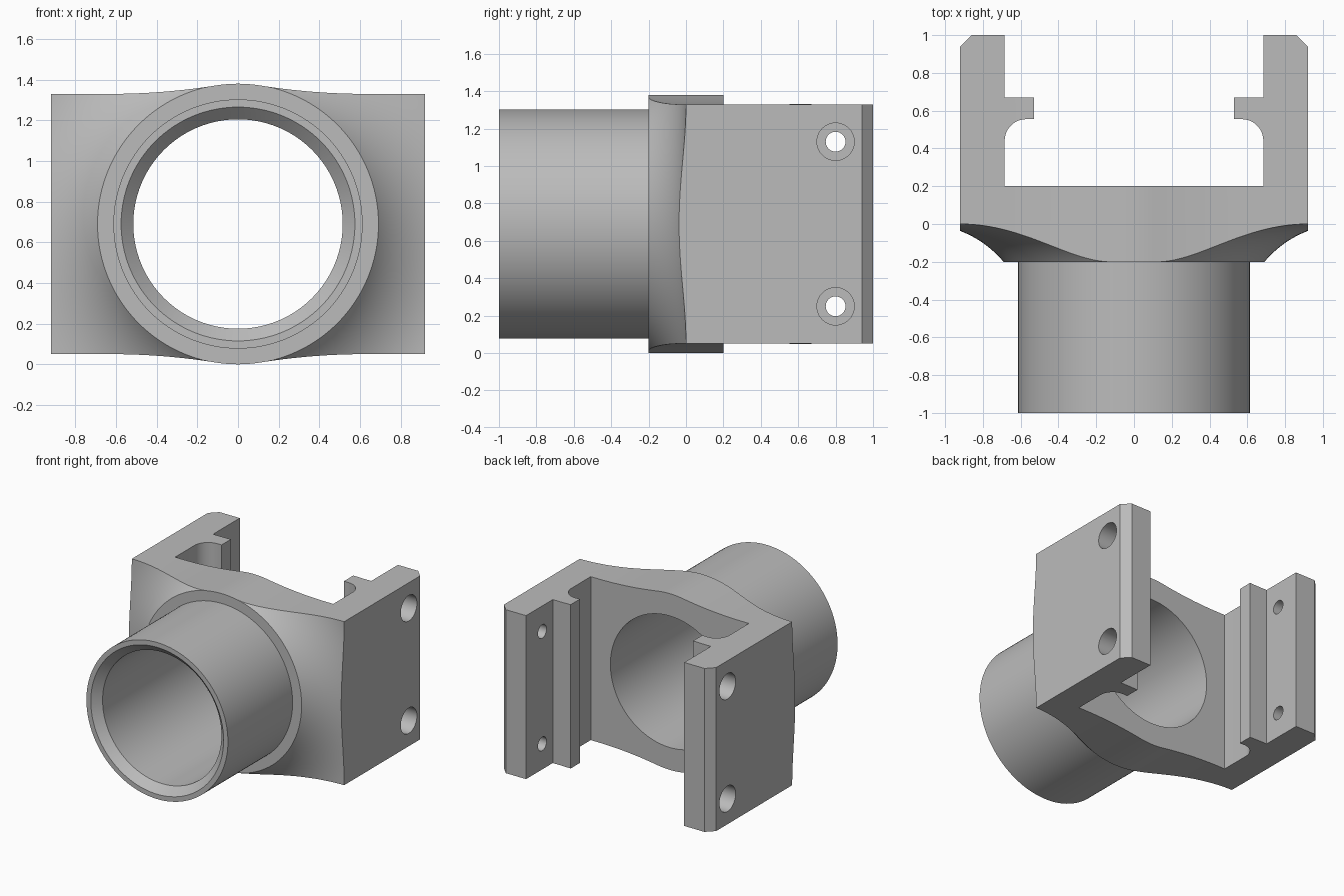
import bpy, bmesh, math

if "Cube" in bpy.data.objects:
    bpy.data.objects.remove(bpy.data.objects["Cube"])

ZC = 0.69          # height of the bore axis
HALF_W = 0.92      # half width over the arms
HALF_H = 0.64      # half height of the arms
RIM = 0.69         # radius of the collar rim

grey = bpy.data.materials.new("plain grey")
grey.use_nodes = True
colour = (0.5, 0.5, 0.5, 1)
grey.diffuse_color = colour
grey.node_tree.nodes["Principled BSDF"].inputs["Base Color"].default_value = colour


def finish(name, bm):
    bmesh.ops.remove_doubles(bm, verts=bm.verts, dist=1e-5)
    bmesh.ops.recalc_face_normals(bm, faces=bm.faces)
    mesh = bpy.data.meshes.new(name)
    bm.to_mesh(mesh)
    bm.free()
    mesh.materials.append(grey)
    obj = bpy.data.objects.new(name, mesh)
    bpy.context.collection.objects.link(obj)
    return obj


def prism(name, points, offset):
    """Extrude a closed 3D outline along an offset."""
    bm = bmesh.new()
    face = bm.faces.new([bm.verts.new(p) for p in points])
    new = bmesh.ops.extrude_face_region(bm, geom=[face])["geom"]
    bmesh.ops.translate(bm, vec=offset,
                        verts=[v for v in new if isinstance(v, bmesh.types.BMVert)])
    return finish(name, bm)


def lathe(name, profile, steps=128, closed=True):
    """Revolve (radius, y) points about the bore axis."""
    bm = bmesh.new()
    verts = [bm.verts.new((r, y, ZC)) for r, y in profile]
    pairs = list(zip(verts, verts[1:] + verts[:1] if closed else verts[1:]))
    edges = [bm.edges.new(p) for p in pairs]
    bmesh.ops.spin(bm, geom=verts + edges, cent=(0, 0, ZC), axis=(0, 1, 0),
                   angle=math.tau, steps=steps)
    return finish(name, bm)


def drill(name, x0, x1, radius, y, z, sides=40):
    ring = [(x0, y + radius * math.cos(math.tau * i / sides),
             z + radius * math.sin(math.tau * i / sides)) for i in range(sides)]
    return prism(name, ring, (x1 - x0, 0, 0))


def combine(target, tool, operation):
    mod = target.modifiers.new(operation, 'BOOLEAN')
    mod.operation, mod.object, mod.solver = operation, tool, 'EXACT'
    graph = bpy.context.evaluated_depsgraph_get()
    mesh = bpy.data.meshes.new_from_object(target.evaluated_get(graph))
    target.modifiers.clear()
    target.data = mesh
    bpy.data.objects.remove(tool)


# Front outline: round crown blended by a large arc into the flat arms
blend_x, blend_r = 0.63, 3.3
join = blend_x * RIM / (RIM + blend_r)
crown = []
for i in range(33):
    x = blend_x * i / 32
    h = (math.sqrt(RIM ** 2 - x ** 2) if x < join else
         HALF_H + blend_r - math.sqrt(blend_r ** 2 - (blend_x - x) ** 2))
    crown.append((x, h))
crown.append((HALF_W, HALF_H))
upper = [(-x, h) for x, h in reversed(crown[1:])] + crown
outline = upper + [(x, -h) for x, h in reversed(upper)]
bracket = prism("bracket", [(x, -0.3, ZC + h) for x, h in outline], (0, 1.5, 0))

# Plan outline: back wall, two arms with filleted lips and chamfered ends
inner, lip_y, fillet = 0.685, 0.555, 0.115
half = [(HALF_W, -0.2), (HALF_W, 0.94), (0.86, 1.0), (inner, 1.0),
        (inner, 0.67), (0.53, 0.67), (0.53, lip_y)]
for i in range(13):
    a = math.pi / 2 * (1 - i / 12)
    half.append((inner - fillet + fillet * math.cos(a),
                 lip_y - fillet + fillet * math.sin(a)))
half.append((inner, 0.2))
plan = half + [(-x, y) for x, y in reversed(half)]
combine(bracket, prism("plan", [(x, y, -0.5) for x, y in plan], (0, 0, 3)), 'INTERSECT')

# Concave flare running from the collar rim out to the corners
flare_r, flare_end = 0.56, 1.12
start = math.acos((flare_r - 0.2) / flare_r) + 0.03
flare = [(flare_end - flare_r * math.sin(start * (1 - i / 24)),
          -flare_r + flare_r * math.cos(start * (1 - i / 24))) for i in range(25)]
flare += [(1.4, 0), (1.4, -0.5), (flare[0][0], -0.5)]
combine(bracket, lathe("flare", flare), 'DIFFERENCE')

# Tube, then the through bore with a chamfered mouth
combine(bracket, lathe("tube", [(0.4, -1), (0.613, -1), (0.613, 0.1), (0.4, 0.1)]), 'UNION')
bore = [(0, -1.06), (0.635, -1.06), (0.515, -0.94), (0.515, 0.4), (0, 0.4)]
combine(bracket, lathe("bore", bore, closed=False), 'DIFFERENCE')

# Counterbored screw holes through both arms
for side in (-1, 1):
    for z in (ZC - 0.44, ZC + 0.44):
        combine(bracket, drill("hole", side * 0.6, side * 1.0, 0.053, 0.8, z), 'DIFFERENCE')
        combine(bracket, drill("counterbore", side * 0.76, side * 1.0, 0.1, 0.8, z), 'DIFFERENCE')

bpy.context.view_layer.objects.active = bracket
bracket.select_set(True)
bpy.ops.object.shade_smooth_by_angle(angle=math.radians(25))
